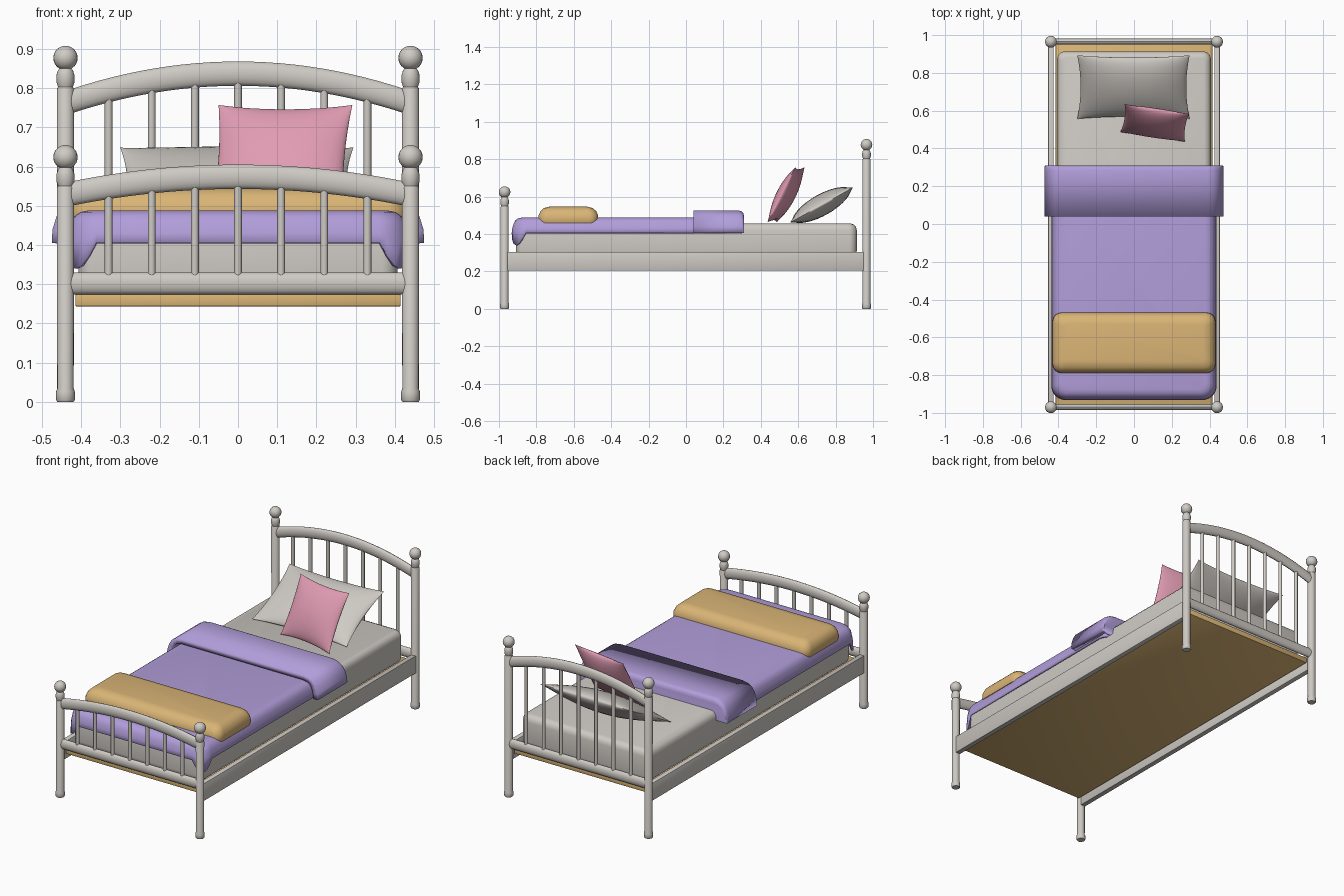
import bpy, bmesh, math
from mathutils import Matrix, Vector

cube = bpy.data.objects.get("Cube")
if cube:
    bpy.data.objects.remove(cube, do_unlink=True)


def material(name, rgb):
    m = bpy.data.materials.new(name)
    m.use_nodes = True
    m.diffuse_color = (*rgb, 1)
    m.node_tree.nodes["Principled BSDF"].inputs["Base Color"].default_value = (*rgb, 1)
    return m


FRAME = material("warm white paint", (0.62, 0.59, 0.55))
LINEN = material("white linen", (0.62, 0.59, 0.55))
PURPLE = material("lavender cloth", (0.44, 0.34, 0.70))
TAN = material("tan", (0.70, 0.46, 0.18))
PINK = material("pink cloth", (0.75, 0.33, 0.45))


def finish(name, bm, mat, angle=40):
    bmesh.ops.recalc_face_normals(bm, faces=bm.faces)
    mesh = bpy.data.meshes.new(name)
    bm.to_mesh(mesh)
    bm.free()
    mesh.materials.append(mat)
    ob = bpy.data.objects.new(name, mesh)
    bpy.context.collection.objects.link(ob)
    bpy.ops.object.select_all(action='DESELECT')
    ob.select_set(True)
    bpy.context.view_layer.objects.active = ob
    bpy.ops.object.shade_smooth_by_angle(angle=math.radians(angle))
    return ob


def loft(name, rings, mat, closed=True, caps=(True, True), angle=40):
    """Skin a list of equal-length point rings."""
    bm = bmesh.new()
    rows = [[bm.verts.new(p) for p in ring] for ring in rings]
    n = len(rows[0])
    for a, b in zip(rows, rows[1:]):
        for i in range(n if closed else n - 1):
            j = (i + 1) % n
            bm.faces.new((a[i], a[j], b[j], b[i]))
    for cap, row in zip(caps, (rows[0], rows[-1])):
        if cap:
            bm.faces.new(row)
    return finish(name, bm, mat, angle)


def thicken(ob, t):
    mod = ob.modifiers.new("thickness", 'SOLIDIFY')
    mod.thickness = t
    mod.offset = -1


def lathe(name, profile, x, y, mat, sides=20):
    turn = [2 * math.pi * i / sides for i in range(sides)]
    rings = [[(x + r * math.cos(a), y + r * math.sin(a), z) for a in turn]
             for r, z in profile]
    return loft(name, rings, mat)


def box(name, size, centre, mat, bevel=0.004):
    bm = bmesh.new()
    bmesh.ops.create_cube(bm, size=1, matrix=Matrix.Translation(centre) @ Matrix.Diagonal((*size, 1)))
    bmesh.ops.bevel(bm, geom=bm.edges[:], offset=bevel, segments=2, affect='EDGES', profile=0.5)
    return finish(name, bm, mat)


def rail(name, y, half_z, half_y, z_at):
    """Oval bar across the bed, following the height curve z_at(x)."""
    rings = []
    for i in range(25):
        x = 0.43 * (i / 12 - 1)
        rings.append([(x, y + half_y * math.cos(a), z_at(x) + half_z * math.sin(a))
                      for a in (2 * math.pi * k / 16 for k in range(16))])
    loft(name, rings, FRAME)


# Head and foot ends: posts with ball finials, arched rail, low rail, spindles
def bed_end(label, y, top, arch_side, arch_mid):
    neck = top - 0.105
    profile = [(0.021, 0), (0.024, 0.005), (0.024, 0.026), (0.021, 0.034), (0.022, neck - 0.005),
               (0.019, neck), (0.023, neck + 0.012), (0.023, neck + 0.03),
               (0.019, neck + 0.043), (0.012, neck + 0.05)]
    ball = top - 0.031
    profile += [(max(0.031 * math.sin(a), 0.001), ball - 0.031 * math.cos(a))
                for a in (math.pi * (0.13 + 0.87 * i / 12) for i in range(13))]
    for side, x in (("left", 0.44), ("right", -0.44)):
        lathe(f"{label}_{side}_post", profile, x, y, FRAME)
    arch = lambda x: arch_mid - (arch_mid - arch_side) * (x / 0.43) ** 2
    rail(f"{label}_arched_rail", y, 0.031, 0.016, arch)
    rail(f"{label}_low_rail", y, 0.028, 0.016, lambda x: 0.302)
    for i in range(-3, 4):
        x = 0.11 * i
        lathe(f"{label}_spindle_{i + 4}", [(0.01, 0.31), (0.01, arch(x))], x, y, FRAME, 12)


bed_end("head", 0.965, 0.908, 0.765, 0.837)
bed_end("foot", -0.97, 0.655, 0.53, 0.574)

# Side rails and base board
for side, x in (("left", 0.44), ("right", -0.44)):
    box(f"{side}_side_rail", (0.03, 1.91, 0.1), (x, 0, 0.255), FRAME)
box("base_board", (0.83, 1.91, 0.032), (0, -0.002, 0.259), TAN)


# Soft rounded blocks, stacked from inset outlines
def outline(hx, y0, y1, r, inset, z, droop=0):
    pts = []
    hx, y0, y1 = hx - inset, y0 + inset, y1 - inset
    r = max(r - inset * 0.5, 0.01)
    corners = ((hx - r, y1 - r, 0), (-hx + r, y1 - r, 1), (-hx + r, y0 + r, 2), (hx - r, y0 + r, 3))
    for cx, cy, q in corners:
        for i in range(7):
            a = math.pi / 2 * (q + i / 6)
            low = droop * math.sin(math.pi * i / 6) if q > 1 else 0
            flare = 1 + low * 0.25
            pts.append((cx + r * math.cos(a) * flare, cy + r * math.sin(a) * flare, z - low))
    return pts


def soft_block(name, hx, y0, y1, r, levels, mat, bottom=True, droop=0):
    rings = [outline(hx, y0, y1, r, inset, z, droop if k == 0 else droop * 0.3 if k == 1 else 0)
             for k, (inset, z) in enumerate(levels)]
    return loft(name, rings, mat, caps=(bottom, True), angle=50)


soft_block("mattress", 0.407, -0.91, 0.913, 0.04,
           [(0.02, 0.276), (0.003, 0.29), (0, 0.31), (0, 0.42), (0.004, 0.437),
            (0.014, 0.45), (0.03, 0.456)], LINEN)
blanket = soft_block("blanket", 0.437, -0.932, 0.29, 0.075,
                     [(0, 0.405), (0.003, 0.43), (0.01, 0.455), (0.02, 0.473),
                      (0.035, 0.484), (0.055, 0.488)], PURPLE, bottom=False, droop=0.065)
thicken(blanket, 0.012)
soft_block("folded_throw", 0.432, -0.79, -0.468, 0.05,
           [(0.02, 0.455), (0.004, 0.46), (0, 0.475), (0.002, 0.5), (0.012, 0.522),
            (0.03, 0.539), (0.06, 0.546)], TAN)

# Turned-back top of the blanket
half = [(0.475, 0.405), (0.473, 0.44), (0.462, 0.475), (0.445, 0.502), (0.42, 0.518), (0.385, 0.525)]
arch = half + [(-x, z) for x, z in reversed(half)]
steps = ((0.04, 0), (0.285, 0), (0.298, 0.004), (0.306, 0.012), (0.31, 0.028))
fold = loft("blanket_fold",
            [[(x * (1 - s * 0.3), y, z - s * (z - 0.405) / 0.12) for x, z in arch] for y, s in steps],
            PURPLE, closed=False, caps=(False, True))
thicken(fold, 0.03)


# Pillows: pinched cushions with pointed corners
def pillow(name, size, place, tilt, yaw, mat, n=20):
    bm = bmesh.new()
    w, h, t = size
    turn = (Matrix.Translation(place) @ Matrix.Rotation(math.radians(yaw), 4, 'Z')
            @ Matrix.Rotation(math.radians(tilt), 4, 'X'))
    for side in (1, -1):
        grid = []
        for j in range(n + 1):
            v = -math.cos(math.pi * j / n)
            row = []
            for i in range(n + 1):
                u = -math.cos(math.pi * i / n)
                bulge = max((1 - u * u) * (1 - v * v), 0) ** 0.6
                p = Vector((w / 2 * u * (1 - 0.06 * (1 - v * v)),
                            h / 2 * v * (1 - 0.08 * (1 - u * u)), side * t / 2 * bulge))
                row.append(bm.verts.new(turn @ p))
            grid.append(row)
        for a, b in zip(grid, grid[1:]):
            for i in range(n):
                bm.faces.new((a[i], a[i + 1], b[i + 1], b[i]))
    bmesh.ops.remove_doubles(bm, verts=bm.verts, dist=0.0001)
    finish(name, bm, mat, 60)


pillow("large_pillow", (0.595, 0.385, 0.115), (-0.003, 0.725, 0.555), 29, 0, LINEN)
pillow("small_cushion", (0.345, 0.33, 0.095), (0.11, 0.535, 0.61), 63, -8.5, PINK)
